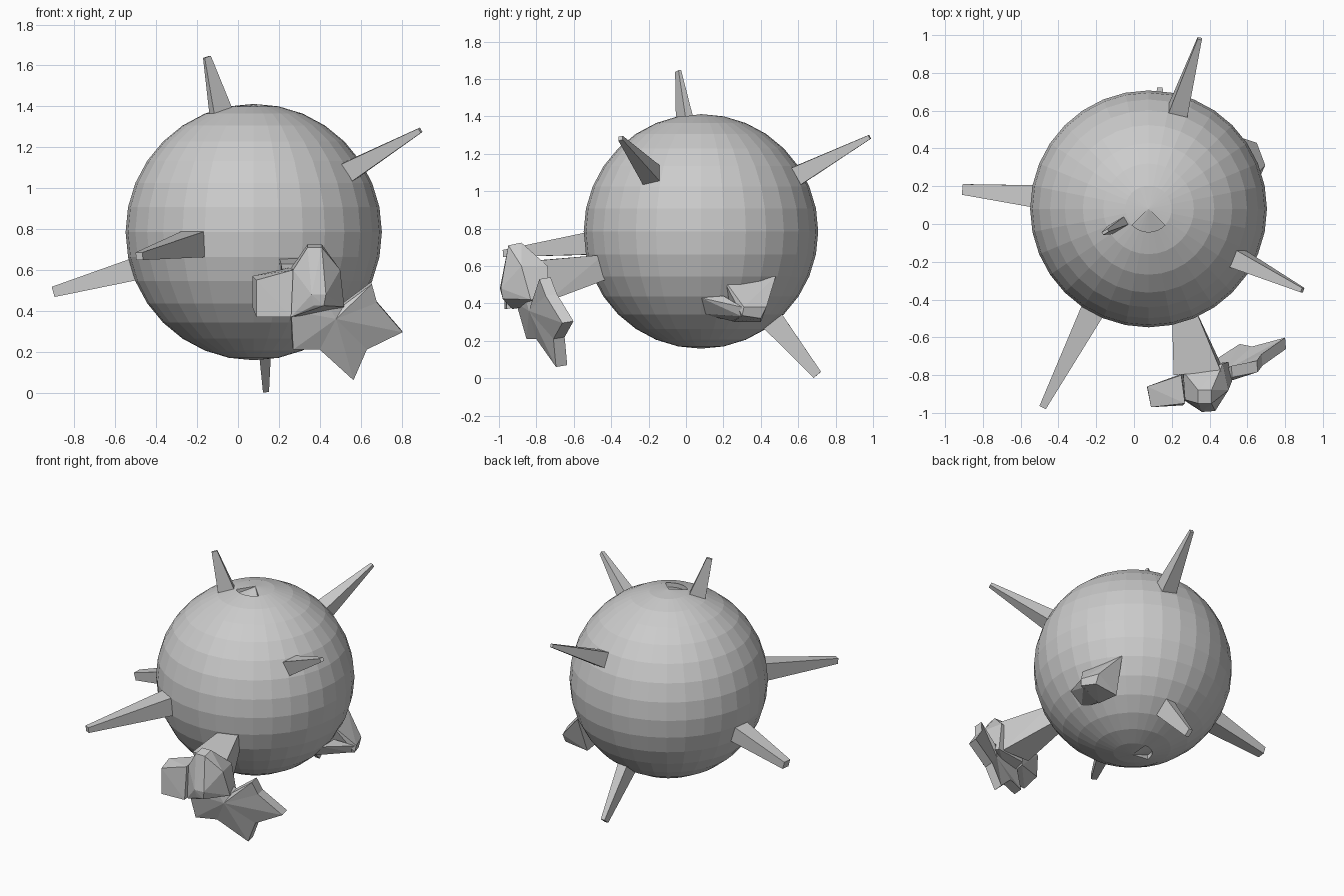
import bpy, bmesh, math
from mathutils import Vector

if "Cube" in bpy.data.objects:
    bpy.data.objects.remove(bpy.data.objects["Cube"])

CENTRE, RADIUS = Vector((0.077, 0.08, 0.785)), 0.627


def add_object(name, bm):
    bmesh.ops.recalc_face_normals(bm, faces=bm.faces)
    mesh = bpy.data.meshes.new(name)
    bm.to_mesh(mesh)
    bm.free()
    obj = bpy.data.objects.new(name, mesh)
    bpy.context.collection.objects.link(obj)
    return obj


def hull(name, points):
    bm = bmesh.new()
    for p in points:
        bm.verts.new(p)
    res = bmesh.ops.convex_hull(bm, input=bm.verts)
    loose = [v for v in bm.verts if not v.link_faces]
    bmesh.ops.delete(bm, geom=loose, context='VERTS')
    bmesh.ops.dissolve_limit(bm, angle_limit=0.03, verts=bm.verts, edges=bm.edges)
    return add_object(name, bm)


def spike(name, base, tip, wide, half=(0.055, 0.055), end=0.3):
    base, tip = Vector(base), Vector(tip)
    d = (tip - base).normalized()
    w = Vector(wide)
    w = (w - d * w.dot(d)).normalized()
    n = d.cross(w)
    corners = [(s, t) for s in (-1, 1) for t in (-1, 1)]
    hull(name, [c + w * s * half[0] * k + n * t * half[1] * k
                for c, k in ((base, 1.0), (tip, end)) for s, t in corners])


# Round body with a shallow dent cut into a quarter of each pole cap
bm = bmesh.new()
bmesh.ops.create_uvsphere(bm, u_segments=32, v_segments=16, radius=RADIUS)
for sign, direction in ((1, -90), (-1, 135)):
    aim = Vector((math.cos(math.radians(direction)), math.sin(math.radians(direction)), 0))
    cap = []
    for f in bm.faces:
        c = f.calc_center_median()
        flat = Vector((c.x, c.y, 0))
        if len(f.verts) == 3 and c.z * sign > 0 and flat.angle(aim) < math.radians(45):
            cap.append(f)
    new = bmesh.ops.extrude_face_region(bm, geom=cap)
    bmesh.ops.delete(bm, geom=[f for f in cap if f.is_valid], context='FACES')
    for v in new['geom']:
        if isinstance(v, bmesh.types.BMVert):
            v.co.z -= sign * (0.03 if v.co.xy.length > 0.01 else 0.003)
bmesh.ops.translate(bm, verts=bm.verts, vec=CENTRE)
add_object("body", bm)

# Tapered spikes
spike("top_spike", (-0.08, -0.005, 1.36), (-0.152, -0.042, 1.642), (0.85, 0.5, 0), (0.055, 0.025), 0.33)
spike("right_spike", (0.54, -0.18, 1.08), (0.892, -0.35, 1.283), (0, 1, 0), (0.05, 0.05), 0.25)
spike("back_spike", (0.23, 0.59, 1.08), (0.348, 0.982, 1.29), (1, 0, 0), (0.052, 0.052), 0.22)
spike("left_spike", (-0.5, 0.145, 0.605), (-0.902, 0.183, 0.493), (0, 1, 0), (0.06, 0.055), 0.47)
spike("front_spike", (-0.22, -0.46, 0.725), (-0.483, -0.97, 0.667), (0, 0, 1), (0.063, 0.063), 0.3)
spike("bottom_spike", (0.13, 0.46, 0.31), (0.137, 0.702, 0.018), (0, 1, 1), (0.062, 0.035), 0.42)

# Stalk that joins the front cluster to the body
hull("cluster_stalk", [
    (0.2, -0.44, 0.66), (0.32, -0.44, 0.66), (0.21, -0.42, 0.53), (0.31, -0.42, 0.53),
    (0.21, -0.8, 0.63), (0.46, -0.78, 0.63), (0.25, -0.74, 0.41), (0.46, -0.74, 0.41)])

# Faceted core of the cluster
hull("cluster_core", [
    (0.34, -0.95, 0.71), (0.41, -0.95, 0.71), (0.34, -0.88, 0.725), (0.41, -0.88, 0.725),
    (0.27, -0.93, 0.6), (0.5, -0.88, 0.6), (0.26, -0.93, 0.37), (0.52, -0.83, 0.42),
    (0.36, -0.995, 0.48), (0.43, -0.99, 0.48), (0.37, -0.98, 0.425), (0.42, -0.98, 0.425),
    (0.26, -0.78, 0.61), (0.47, -0.74, 0.6), (0.28, -0.76, 0.4), (0.5, -0.73, 0.4)])

# Left lobe of the cluster
hull("cluster_side_lobe", [
    (0.09, -0.97, 0.55), (0.07, -0.86, 0.57), (0.07, -0.87, 0.42), (0.09, -0.97, 0.37),
    (0.27, -0.95, 0.6), (0.26, -0.96, 0.37), (0.25, -0.8, 0.61), (0.26, -0.79, 0.4)])

# Forked tail: a slanted plate extruded from its outline
outline = [(0.26, 0.4), (0.27, 0.21), (0.40, 0.21), (0.565, 0.06), (0.63, 0.21),
           (0.805, 0.295), (0.68, 0.44), (0.655, 0.53), (0.52, 0.43), (0.4, 0.5)]
bm = bmesh.new()
front = [bm.verts.new((x, -0.905 + 0.40 * x - 0.266 * z, z)) for x, z in outline]
hub = bm.verts.new((0.48, -0.84, 0.36))
faces = [bm.faces.new((front[i], front[(i + 1) % len(front)], hub)) for i in range(len(front))]
back = bmesh.ops.extrude_face_region(bm, geom=faces, use_keep_orig=True)
bmesh.ops.translate(bm, vec=(-0.005, 0.06, 0.01),
                    verts=[v for v in back['geom'] if isinstance(v, bmesh.types.BMVert)])
add_object("cluster_tail", bm)

# Low lump with a side ridge on the right flank
hull("flank_lump", [
    (0.58, 0.19, 0.545), (0.5, 0.48, 0.545), (0.695, 0.31, 0.38), (0.65, 0.43, 0.38),
    (0.69, 0.3, 0.335), (0.65, 0.4, 0.32), (0.5, 0.25, 0.3), (0.48, 0.4, 0.3)])
hull("flank_ridge", [
    (0.59, 0.08, 0.43), (0.6, 0.2, 0.44), (0.69, 0.3, 0.38), (0.67, 0.3, 0.33),
    (0.5, 0.08, 0.345), (0.5, 0.27, 0.3)])
